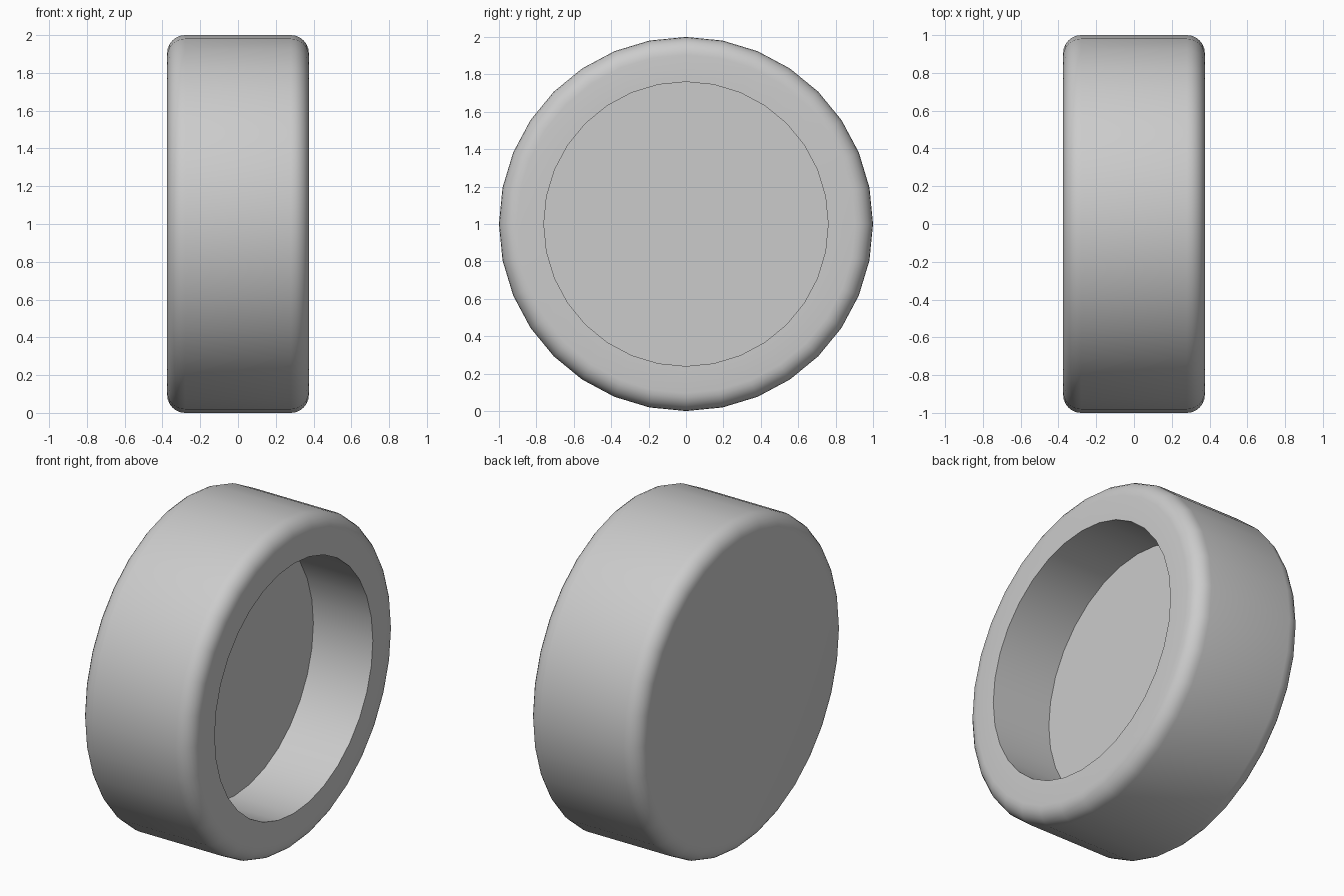
import bpy
import bmesh
import math
from mathutils import Matrix

cube = bpy.data.objects.get("Cube")
if cube:
    bpy.data.objects.remove(cube, do_unlink=True)

RADIUS, WIDTH, SIDES = 1.0, 0.75, 32
ROUNDING = 0.095
POCKET_RADIUS, POCKET_DEPTH = 0.76, 0.40

# Single plain grey material
grey = bpy.data.materials.new("plain grey")
grey.use_nodes = True
color = (0.6, 0.6, 0.6, 1)
grey.diffuse_color = color
grey.node_tree.nodes["Principled BSDF"].inputs["Base Color"].default_value = color

# Solid disc lying along x
bm = bmesh.new()
bmesh.ops.create_cone(bm, cap_ends=True, segments=SIDES, radius1=RADIUS,
                      radius2=RADIUS, depth=WIDTH,
                      matrix=Matrix.Rotation(math.pi / 2, 4, "Y"))

# Rounded outer rims on both sides
rims = [e for e in bm.edges if abs(e.verts[0].co.x - e.verts[1].co.x) < 0.01]
bmesh.ops.bevel(bm, geom=rims, offset=ROUNDING, segments=6, profile=0.5,
                affect="EDGES")

# Round pocket sunk into the +x side
bm.faces.ensure_lookup_table()
cap = max(bm.faces, key=lambda f: f.calc_center_median().x)
cap = bmesh.ops.extrude_discrete_faces(bm, faces=[cap])["faces"][0]
for v in cap.verts:
    scale = POCKET_RADIUS / math.hypot(v.co.y, v.co.z)
    v.co.y *= scale
    v.co.z *= scale
floor = bmesh.ops.extrude_discrete_faces(bm, faces=[cap])["faces"][0]
for v in floor.verts:
    v.co.x -= POCKET_DEPTH

bmesh.ops.translate(bm, verts=bm.verts, vec=(0, 0, RADIUS))
bmesh.ops.recalc_face_normals(bm, faces=bm.faces)
mesh = bpy.data.meshes.new("hollow_wheel")
bm.to_mesh(mesh)
bm.free()
mesh.materials.append(grey)

wheel = bpy.data.objects.new("hollow_wheel", mesh)
bpy.context.collection.objects.link(wheel)
bpy.ops.object.select_all(action="DESELECT")
wheel.select_set(True)
bpy.context.view_layer.objects.active = wheel
bpy.ops.object.shade_smooth_by_angle(angle=math.radians(40))
